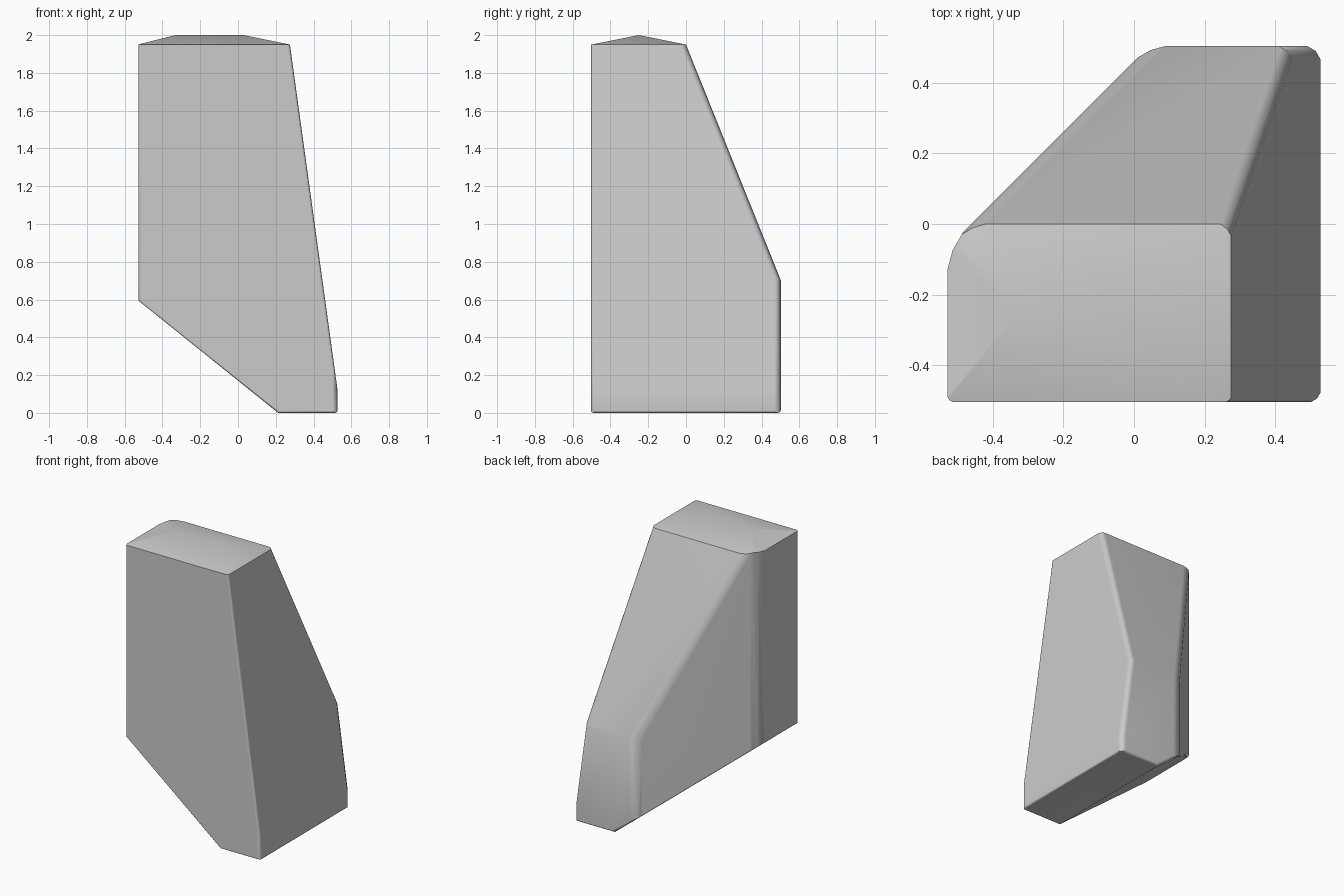
import bpy
import bmesh
from math import acos, sin
from mathutils import Vector

cube = bpy.data.objects.get("Cube")
if cube:
    bpy.data.objects.remove(cube, do_unlink=True)

# Stone colour
stone = bpy.data.materials.new("stone grey")
stone.use_nodes = True
grey = (0.6, 0.6, 0.6, 1)
stone.diffuse_color = grey
stone.node_tree.nodes["Principled BSDF"].inputs["Base Color"].default_value = grey


def plane(point, normal):
    n = Vector(normal).normalized()
    return n, n.dot(Vector(point))


def slope_x(x1, z1, x2, z2):
    """Plane through two points of the front outline."""
    return plane((x1, 0, z1), (z1 - z2, 0, x2 - x1))


def slope_y(y1, z1, y2, z2):
    """Plane through two points of the side outline."""
    return plane((0, y1, z1), (0, z1 - z2, y2 - y1))


# Main faces of the block
side = {
    "front": plane((0, -0.503, 0), (0, -1, 0)),
    "back": plane((0, 0.503, 0), (0, 1, 0)),
    "left": plane((-0.528, 0, 0), (-1, 0, 0)),
    "base": plane((0, 0, 0), (0, 0, -1)),
    "foot": plane((0.527, 0, 0), (1, 0, 0)),
    "right": slope_x(0.275, 1.95, 0.53, 0.1),
    "back_slope": slope_y(0, 1.95, 0.503, 0.7),
    "diagonal": plane((-0.46, 0, 0), (-1, 1, 0)),
    "undercut": slope_x(0.2, 0.01, -0.528, 0.595),
}

# Low hipped top
roof = [
    slope_y(-0.25, 2, 0, 1.95),
    plane((0, -0.25, 2), (0, -0.05, 0.25)),
    slope_x(0.03, 2, 0.275, 1.95),
    plane((-0.33, 0, 2), (-0.05, 0, 0.2)),
]

# Rounded edges: pair of faces and radius
rounds = [
    ("left", "diagonal", 0.22), ("diagonal", "back", 0.16),
    ("diagonal", "back_slope", 0.12), ("back_slope", "right", 0.045),
    ("back", "right", 0.05), ("back", "foot", 0.05),
    ("front", "right", 0.018), ("front", "foot", 0.035),
    ("front", "left", 0.02), ("front", "undercut", 0.015),
    ("diagonal", "undercut", 0.025), ("left", "undercut", 0.02),
    ("back", "undercut", 0.025), ("back", "base", 0.02),
    ("front", "base", 0.015), ("foot", "base", 0.015),
]


def arc_planes(a, b, r, steps=2):
    """Planes tangent to a cylinder rolled into the edge between a and b."""
    (n1, d1), (n2, d2) = a, b
    c = n1.dot(n2)
    e1, e2 = d1 - r, d2 - r
    centre = (n1 * (e1 - c * e2) + n2 * (e2 - c * e1)) / (1 - c * c)
    ang = acos(c)
    for i in range(1, steps + 1):
        t = i / (steps + 1)
        n = (n1 * sin((1 - t) * ang) + n2 * sin(t * ang)).normalized()
        yield n, n.dot(centre) + r


cuts = list(side.values()) + roof
for a, b, r in rounds:
    cuts += arc_planes(side[a], side[b], r)

# Carve the block out of a large cube
bm = bmesh.new()
bmesh.ops.create_cube(bm, size=6)
for n, d in cuts:
    geom = bm.verts[:] + bm.edges[:] + bm.faces[:]
    bmesh.ops.bisect_plane(bm, geom=geom, dist=1e-6, plane_co=n * d,
                           plane_no=n, clear_outer=True)
    rim = [e for e in bm.edges if e.is_boundary]
    if rim:
        bmesh.ops.contextual_create(bm, geom=rim)
bmesh.ops.remove_doubles(bm, verts=bm.verts[:], dist=0.0005)
bmesh.ops.recalc_face_normals(bm, faces=bm.faces[:])

mesh = bpy.data.meshes.new("stone_block")
bm.to_mesh(mesh)
bm.free()
mesh.materials.append(stone)
block = bpy.data.objects.new("stone_block", mesh)
bpy.context.collection.objects.link(block)

# Soft shading across rounded edges, crisp at the top rim
bpy.context.view_layer.objects.active = block
block.select_set(True)
bpy.ops.object.shade_smooth_by_angle(angle=0.65)
weighted = block.modifiers.new("weighted_normals", "WEIGHTED_NORMAL")
weighted.keep_sharp = True
